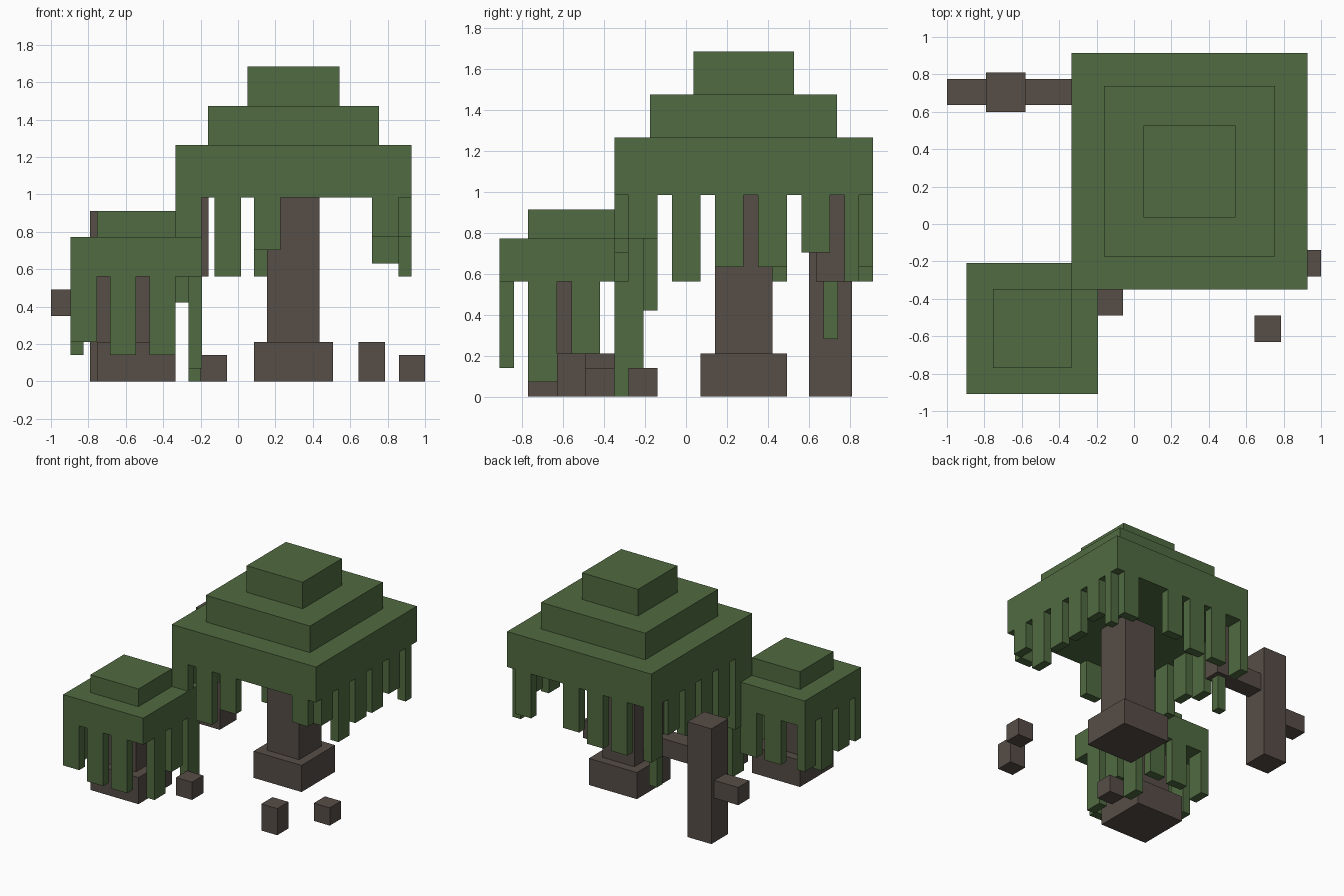
import bpy
import bmesh
from mathutils import Matrix, Vector

U = 2 / 28.5  # one block of the grid

cube = bpy.data.objects.get("Cube")
if cube:
    bpy.data.objects.remove(cube, do_unlink=True)


def make_material(name, rgb):
    mat = bpy.data.materials.new(name)
    mat.use_nodes = True
    colour = (*rgb, 1)
    mat.diffuse_color = colour
    bsdf = mat.node_tree.nodes["Principled BSDF"]
    bsdf.inputs["Base Color"].default_value = colour
    bsdf.inputs["Roughness"].default_value = 0.9
    return mat


leaf = make_material("leaf green", (0.082, 0.147, 0.053))
bark = make_material("bark brown", (0.095, 0.074, 0.062))


def box(name, mat, corner, size, origin=(0, 0)):
    """Block with its low corner and size in grid units, from an origin in metres."""
    size = Vector(size) * U
    centre = Vector((*origin, 0)) + Vector(corner) * U + size / 2
    bm = bmesh.new()
    bmesh.ops.create_cube(bm, size=1, matrix=Matrix.Diagonal((*size, 1)))
    mesh = bpy.data.meshes.new(name)
    bm.to_mesh(mesh)
    bm.free()
    mesh.materials.append(mat)
    obj = bpy.data.objects.new(name, mesh)
    obj.location = centre
    bpy.context.collection.objects.link(obj)


def tiers(name, origin, width, z, steps):
    """Stepped canopy: each step is (inset, height)."""
    for inset, height in steps:
        w = width - 2 * inset
        box(name + "_canopy_tier", leaf, (inset, inset, z), (w, w, height), origin)
        z += height


def fringe(name, origin, width, z, sides):
    """Hanging vines along each canopy edge: each is (offset, drop)."""
    for side, vines in sides.items():
        for offset, drop in vines:
            far = width - 1
            if side in ("front", "back"):
                corner = (offset, far if side == "back" else 0, z - drop)
                size = (2, 1, drop)
            else:
                corner = (far if side == "left" else 0, offset, z - drop)
                # the last vine on the left edge is a narrow one
                size = (1, 1 if side == "left" and offset == far - 1 else 2, drop)
            box(f"{name}_{side}_vine", leaf, corner, size, origin)


def trunk(name, origin, inset, top):
    box(name + "_trunk_base", bark, (inset, inset, 0), (6, 6, 3), origin)
    box(name + "_trunk", bark, (inset + 1, inset + 1, 3), (4, 4, top - 3), origin)


# Large tree
big = (-0.335, -0.35)
trunk("large", big, 6, 14)
tiers("large", big, 18, 14, [(0, 4), (2.5, 3), (5.5, 3)])
fringe("large", big, 18, 14, {
    "front": [(0, 6), (3, 6), (6, 4), (15, 3)],
    "left": [(1, 3), (4, 6), (7, 5), (10, 5), (13, 4), (16, 6)],
    "back": [(3, 6), (6, 6), (9, 5), (15, 5)],
    "right": [(1, 8), (4, 6), (7, 5), (10, 6), (13, 4), (16, 6)],
})

# Small tree
small = (-0.895, -0.91)
trunk("small", small, 2, 8)
tiers("small", small, 10, 8, [(0, 3), (2, 2)])
fringe("small", small, 10, 8, {
    "front": [(0, 5), (3, 6), (6, 6)],
    "left": [(2, 7), (5, 5), (8, 8)],
    "back": [(3, 5), (6, 5)],
    "right": [(2, 5), (5, 6), (8, 5)],
})
# the left edge of the small tree ends in a full vine
box("small_corner_vine", leaf, (9, 9, 0), (1, 1, 8), small)

# Dead tree with a low branch and a bent branch
dead = (-0.79, 0.6)
box("dead_trunk", bark, (0, 0, 0), (3, 3, 13), dead)
box("dead_low_branch", bark, (-3, 0.5, 5), (3, 2, 2), dead)
box("dead_bent_branch", bark, (3, 0.5, 8), (6, 2, 2), dead)
box("dead_branch_tip", bark, (7, 0.5, 10), (2, 2, 4), dead)
box("dead_branch_vine", leaf, (7.5, 1, 4), (1, 1, 4), dead)

# Loose root stumps
for x, y, height in [(-0.2, -0.49, 2), (0.645, -0.63, 3), (0.86, -0.28, 2)]:
    box("root_stump", bark, (0, 0, 0), (2, 2, height), (x, y))
